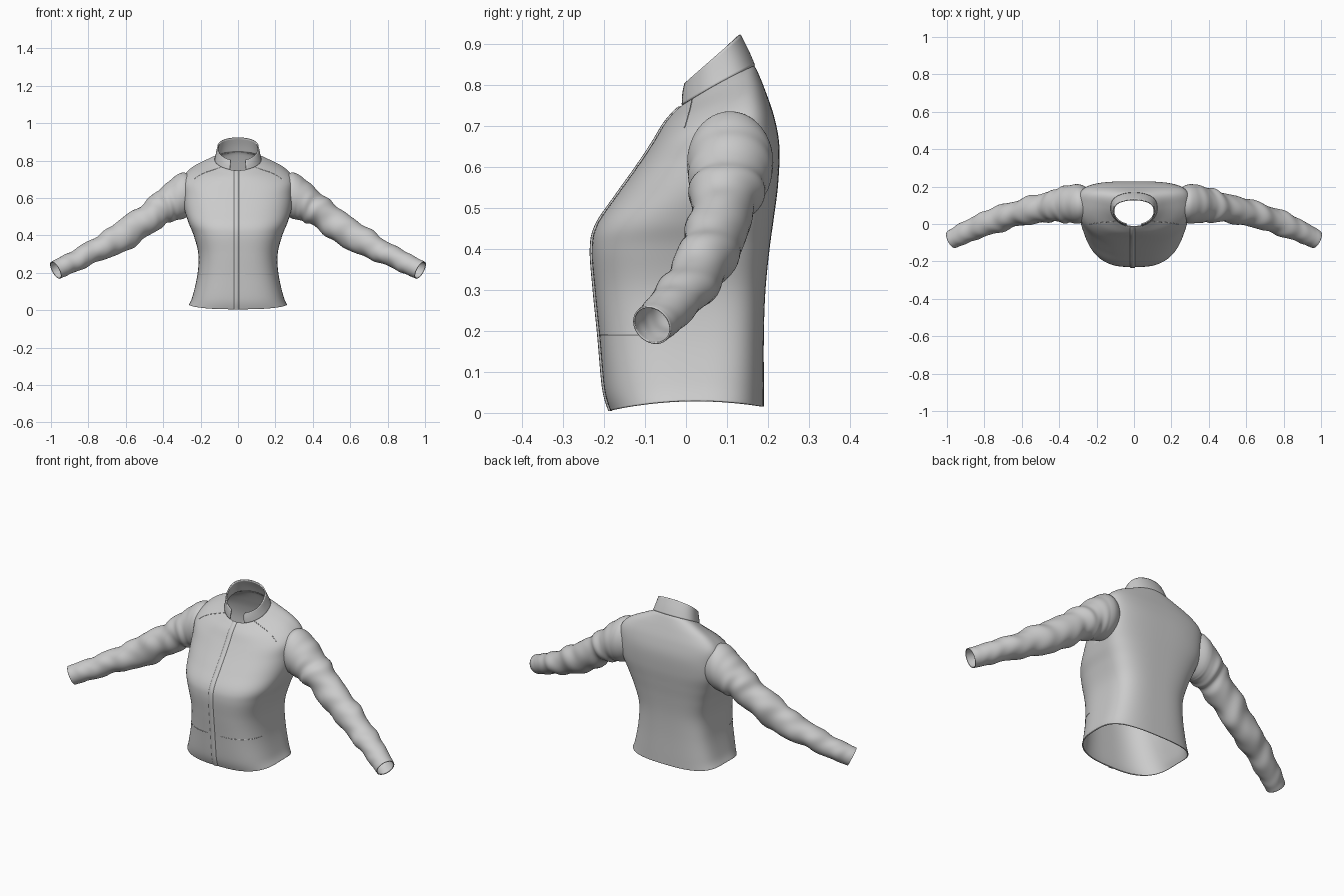
import bpy, bmesh, math
from mathutils import Vector

if "Cube" in bpy.data.objects:
    bpy.data.objects.remove(bpy.data.objects["Cube"])


def spline(table, s):
    """Catmull-Rom through table rows; s is a row position such as 2.5."""
    n = len(table)
    i = min(int(s), n - 2)
    t = s - i
    r = [table[max(0, min(n - 1, i + k))] for k in (-1, 0, 1, 2)]
    return [0.5 * (2 * b + (c - a) * t + (2 * a - 5 * b + 4 * c - d) * t * t
                   + (3 * b - a - 3 * c + d) * t ** 3) for a, b, c, d in zip(*r)]


def spow(v, e):
    return math.copysign(abs(v) ** e, v)


def loft(name, rings, closed=True, thick=0.006, skip=None):
    """Skin a list of point rings into a thin smooth shell."""
    bm = bmesh.new()
    grid = [[bm.verts.new(p) for p in ring] for ring in rings]
    m = len(grid[0])
    for a, b in zip(grid, grid[1:]):
        for j in range(m if closed else m - 1):
            k = (j + 1) % m
            quad = (a[j], a[k], b[k], b[j])
            if skip and skip(sum((v.co for v in quad), Vector()) / 4):
                continue
            bm.faces.new(quad)
    bmesh.ops.delete(bm, geom=[v for v in bm.verts if not v.link_faces], context='VERTS')
    bmesh.ops.recalc_face_normals(bm, faces=bm.faces)
    me = bpy.data.meshes.new(name)
    bm.to_mesh(me)
    bm.free()
    for p in me.polygons:
        p.use_smooth = True
    ob = bpy.data.objects.new(name, me)
    bpy.context.collection.objects.link(ob)
    if thick:
        mod = ob.modifiers.new("thickness", 'SOLIDIFY')
        mod.thickness = thick
        mod.offset = -1
    return ob


# Torso sections: z front/side/back, y front/side/back, half width, roundness
BODY = [
    (.005, .030, .015, -.185, .00, .190, .262, .72),
    (.060, .075, .065, -.200, .00, .190, .243, .70),
    (.190, .190, .190, -.212, .00, .190, .217, .68),
    (.300, .300, .300, -.223, .00, .194, .212, .68),
    (.400, .400, .400, -.230, .01, .204, .237, .68),
    (.460, .470, .480, -.217, .03, .215, .265, .70),
    (.530, .550, .560, -.170, .07, .225, .288, .74),
    (.600, .630, .650, -.120, .09, .228, .294, .75),
    (.660, .705, .720, -.080, .10, .216, .294, .78),
    (.705, .755, .780, -.053, .10, .196, .245, .85),
    (.733, .792, .830, -.030, .09, .176, .160, .95),
    (.748, .805, .848, -.014, .08, .166, .122, 1.0),
]
COLLAR = [
    BODY[-1],
    (.775, .832, .885, -.012, .073, .150, .115, 1.0),
    (.800, .864, .924, -.006, .064, .130, .108, 1.0),
]


def section_point(table, s, a, push=0.0):
    """Point on the lofted body; a = 0 is front centre, pi is back centre."""
    zf, zs, zb, yf, ys, yb, hw, e = spline(table, s)
    x = (hw + push) * spow(math.sin(a), e)
    c = -math.cos(a)
    c = spow(c, e if c < 0 else e * .7)
    y = ys + (yb - yf + 2 * push) / 2 * c + ((yf + yb) / 2 - ys) * c * c
    z = zs + (zb - zf) / 2 * c + ((zf + zb) / 2 - zs) * c * c
    return Vector((x, y, z))


def in_armhole(p):
    return abs(p.x) > .24 and ((p.y - .105) / .08) ** 2 + ((p.z - .61) / .095) ** 2 < 1


# Torso
N, SUB = 112, 7
rows = SUB * (len(BODY) - 1)
loft("torso", [[section_point(BODY, i / SUB, math.tau * j / N) for j in range(N)]
               for i in range(rows + 1)], thick=.005, skip=in_armhole)

# Stand collar, open at the throat
gap = .36
loft("collar", [[section_point(COLLAR, i / 4, gap + (math.tau - 2 * gap) * j / 72, .003)
                 for j in range(73)] for i in range(9)], closed=False, thick=.007)

# Sleeve stations: x, y, z, depth radius, height radius, downward pitch, forward yaw
SLEEVE = [
    (.250, .105, .615, .090, .105, 0, 0),
    (.298, .108, .612, .105, .122, 4, -2),
    (.370, .103, .570, .097, .097, 20, -6),
    (.460, .090, .508, .080, .080, 33, -10),
    (.610, .060, .400, .070, .080, 33, -15),
    (.770, .010, .315, .066, .061, 27, -20),
    (.900, -.045, .250, .057, .054, 26, -24),
    (.975, -.083, .214, .050, .051, 26, -26),
]


def sleeve_rings(side, steps=110, m=44):
    rings = []
    for i in range(steps + 1):
        t = i / steps
        x, y, z, ru, rv, pitch, yaw = spline(SLEEVE, t * (len(SLEEVE) - 1))
        p, w = math.radians(pitch), math.radians(yaw)
        T = Vector((math.cos(w) * math.cos(p), math.sin(w) * math.cos(p), -math.sin(p)))
        U = Vector((-math.sin(w), math.cos(w), 0))
        V = T.cross(U)
        # cloth folds, strongest around the elbow
        env = max(0, math.sin(math.pi * min(1, max(0, (t - .18) / .80)))) ** .8
        ring = []
        for j in range(m):
            a = math.tau * j / m
            fold = (.055 * math.sin(52 * t + 1.6 * math.cos(a + side) + side)
                    + .04 * math.sin(33 * t - 2.0 * math.sin(a) + 2 * side)
                    + .02 * math.sin(85 * t + 2 * math.cos(2 * a)))
            k = 1 + env * fold
            q = Vector((x, y, z)) + U * (ru * k * math.cos(a)) + V * (rv * k * math.sin(a))
            ring.append((q.x * side, q.y, q.z))
        rings.append(ring)
    return rings


for side, label in ((1, "left"), (-1, "right")):
    loft(label + "_sleeve", sleeve_rings(side), thick=.004)

# Front placket: a raised strip down the centre front
strip = []
for i in range(rows + 1):
    p = section_point(BODY, i / SUB, 0)
    strip.append([(x, p.y - d, p.z) for x, d in
                  ((-.022, -.004), (-.020, .004), (-.008, .005), (.004, .004), (.006, -.004))])
loft("front_placket", strip, closed=False, thick=0)


def seam(name, s0, a0, s1, a1, n=40):
    """Fine raised stitch line lying on the torso surface."""
    cu = bpy.data.curves.new(name, 'CURVE')
    cu.dimensions = '3D'
    cu.bevel_depth = .0015
    cu.bevel_resolution = 1
    sp = cu.splines.new('POLY')
    sp.points.add(n)
    for i, pt in enumerate(sp.points):
        t = i / n
        pt.co = (*section_point(BODY, s0 + (s1 - s0) * t, a0 + (a1 - a0) * t), 1)
    bpy.context.collection.objects.link(bpy.data.objects.new(name, cu))


# Waist and shoulder seams on both sides
for sg, label in ((1, "left"), (-1, "right")):
    seam(label + "_waist_seam", 2, .08 * sg, 2, 1.3 * sg)
    seam(label + "_yoke_seam", 10.8, .8 * sg, 8.3, .95 * sg)
